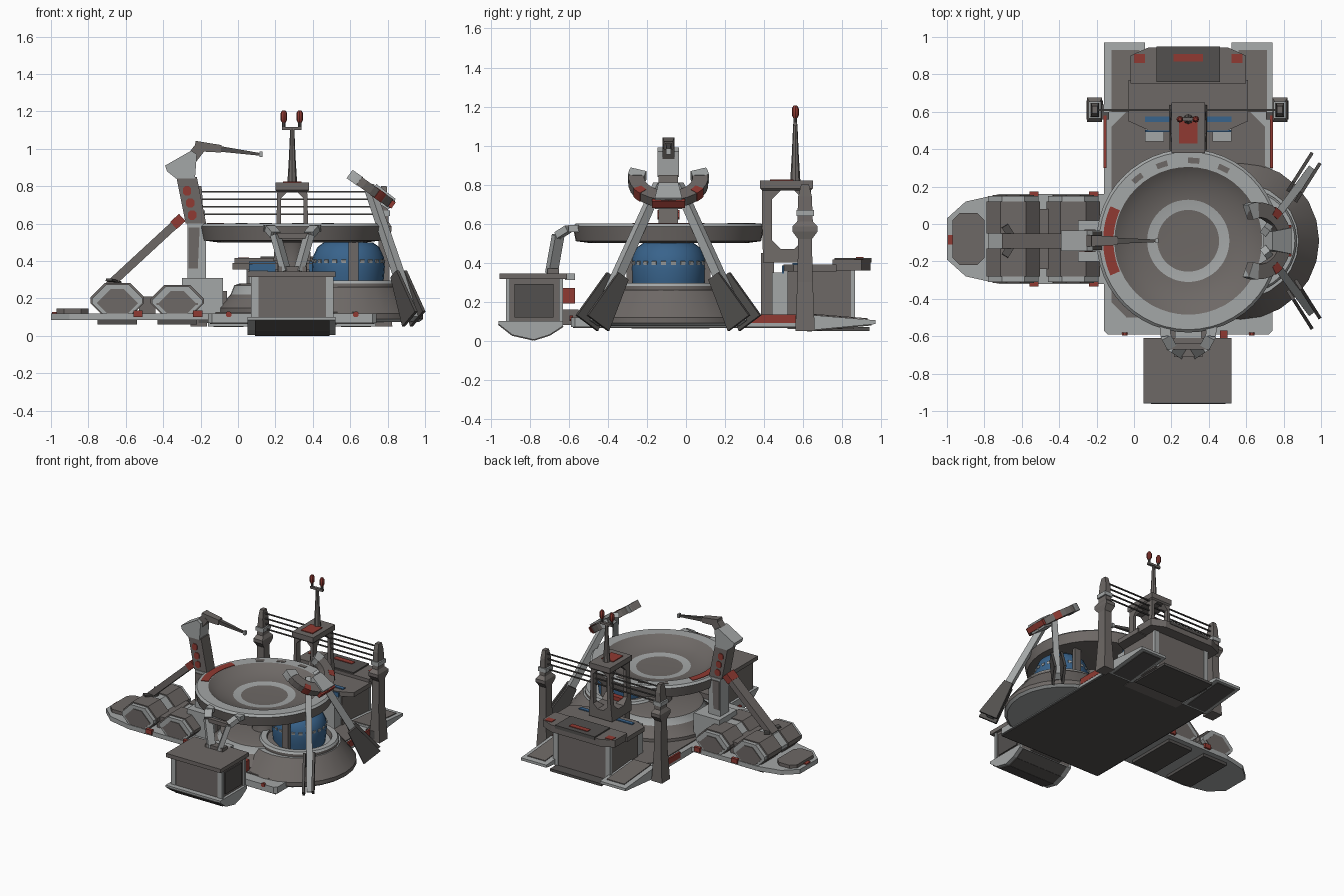
import bpy, bmesh, math
from mathutils import Vector

if "Cube" in bpy.data.objects:
    bpy.data.objects.remove(bpy.data.objects["Cube"])

def mat(name, r, g, b):
    m = bpy.data.materials.new(name)
    m.diffuse_color = (r, g, b, 1)
    m.use_nodes = True
    m.node_tree.nodes["Principled BSDF"].inputs["Base Color"].default_value = m.diffuse_color
    return m

GREY = mat("warm_grey", 0.155, 0.14, 0.132)
LIGHT = mat("light_grey", 0.37, 0.385, 0.385)
DARK = mat("dark_grey", 0.085, 0.08, 0.077)
RED = mat("worn_red", 0.28, 0.042, 0.032)
BLUE = mat("glass_blue", 0.04, 0.125, 0.26)

def make(name, verts, faces, mats, idx=None, smooth=False):
    me = bpy.data.meshes.new(name)
    me.from_pydata([tuple(v) for v in verts], [], faces)
    for m in mats:
        me.materials.append(m)
    if idx:
        for p, i in zip(me.polygons, idx):
            p.material_index = i
    bm = bmesh.new()
    bm.from_mesh(me)
    bmesh.ops.recalc_face_normals(bm, faces=bm.faces)
    bm.to_mesh(me)
    bm.free()
    ob = bpy.data.objects.new(name, me)
    bpy.context.collection.objects.link(ob)
    if smooth:
        bpy.ops.object.select_all(action='DESELECT')
        ob.select_set(True)
        bpy.context.view_layer.objects.active = ob
        bpy.ops.object.shade_smooth_by_angle(angle=math.radians(30))
    return ob

def loft(name, loops, m):
    """Closed solid through equal-sized loops of points."""
    n = len(loops[0])
    faces = [tuple(range(n)), tuple(range((len(loops) - 1) * n, len(loops) * n))]
    for k in range(len(loops) - 1):
        faces += [(k*n + i, k*n + (i+1) % n, (k+1)*n + (i+1) % n, (k+1)*n + i) for i in range(n)]
    return make(name, [v for l in loops for v in l], faces, [m])

def prism(name, pts, axis, a, b, m):
    put = {'x': lambda p, t: (t, p[0], p[1]), 'y': lambda p, t: (p[0], t, p[1]),
           'z': lambda p, t: (p[0], p[1], t)}[axis]
    return loft(name, [[put(p, a) for p in pts], [put(p, b) for p in pts]], m)

def box(name, x0, x1, y0, y1, z0, z1, m):
    return prism(name, [(x0, y0), (x1, y0), (x1, y1), (x0, y1)], 'z', z0, z1, m)

def chamfer(x0, x1, y0, y1, c):
    return [(x0+c, y0), (x1-c, y0), (x1, y0+c), (x1, y1-c), (x1-c, y1), (x0+c, y1), (x0, y1-c), (x0, y0+c)]

def tower(name, cx, cy, levels, m):
    """Rectangular stack: levels are (half x, half y, z)."""
    return loft(name, [[(cx-a, cy-b, z), (cx+a, cy-b, z), (cx+a, cy+b, z), (cx-a, cy+b, z)]
                       for a, b, z in levels], m)

def beam(name, p, q, w0, d0, m, w1=None, d1=None):
    p, q = Vector(p), Vector(q)
    rot = (q - p).to_track_quat('Z', 'Y')
    ends = [(p, w0, d0), (q, w1 or w0, d1 or d0)]
    return loft(name, [[o + rot @ Vector((sx*w/2, sy*d/2, 0)) for sx, sy in
                        ((-1, -1), (1, -1), (1, 1), (-1, 1))] for o, w, d in ends], m)

def lathe(name, cx, cy, prof, mats, n=40):
    """prof rows: radius, z, material index of the band that follows."""
    verts, faces, idx = [], [], []
    for r, z, _ in prof:
        verts += [(cx + r*math.cos(2*math.pi*i/n), cy + r*math.sin(2*math.pi*i/n), z) for i in range(n)]
    for k in range(len(prof) - 1):
        for i in range(n):
            j = (i+1) % n
            faces.append((k*n+i, k*n+j, (k+1)*n+j, (k+1)*n+i))
            idx.append(prof[k][2])
    faces += [tuple(range(n)), tuple(range((len(prof)-1)*n, len(prof)*n))]
    idx += [prof[0][2], prof[-1][2]]
    return make(name, verts, faces, mats, idx, True)

def arc(name, c, u, v, r0, r1, a0, a1, t, m, n=16):
    """Curved bar in the plane of u and v, thickness t along the normal."""
    c, u, v = Vector(c), Vector(u).normalized(), Vector(v).normalized()
    w = u.cross(v) * t / 2
    loops = []
    for k in range(n + 1):
        a = math.radians(a0 + (a1 - a0) * k / n)
        d = u*math.cos(a) + v*math.sin(a)
        loops.append([c+d*r0-w, c+d*r1-w, c+d*r1+w, c+d*r0+w])
    return loft(name, loops, m)

CX, CY, DX = 0.29, -0.09, 0.59   # dish centre, dome centre x

# Ground deck with panels and side markings
prism("deck", chamfer(-0.16, 0.74, -0.59, 0.62, 0.02), 'z', 0.07, 0.12, LIGHT)
prism("deck_panel", chamfer(-0.12, 0.70, -0.5, 0.6, 0.08), 'z', 0.12, 0.127, GREY)
box("deck_underside", -0.15, 0.73, -0.58, 0.61, 0.064, 0.07, DARK)
for x in (-0.162, 0.727):
    box("side_marking", x, x + 0.015, 0.3, 0.58, 0.09, 0.135, RED)
for x in (-0.05, 0.63):
    prism("front_light", chamfer(x-.015, x+.015, .1, .13, .008), 'y', -0.596, -0.58, RED)

# Rear ramps
for s in (-1, 1):
    xa, xb = sorted((CX + s*0.23, CX + s*0.45))
    prism("ramp", [(0.6, 0.05), (0.97, 0.085), (0.97, 0.105), (0.6, 0.135)], 'x', xa, xb, LIGHT)
    prism("ramp_panel", [(0.6, 0.136), (0.93, 0.109), (0.93, 0.115), (0.6, 0.142)], 'x', xa+.04, xb-.03, GREY)
    prism("ramp_underside", [(0.62, 0.046), (0.95, 0.078), (0.95, 0.084), (0.62, 0.053)], 'x', xa+.03, xb-.03, DARK)

# Round plinths
lathe("dish_plinth", CX, CY, [(.40, .11, 0), (.40, .15, 0), (.33, .22, 1), (.31, .27, 0), (.28, .28, 0)], [GREY, LIGHT])
lathe("dome_skirt", 0.57, CY, [(.40, .075, 1), (.42, .09, 0), (.42, .12, 0), (.31, .26, 1), (.28, .26, 1)], [GREY, LIGHT, DARK], 24)
lathe("dome_collar", DX, CY, [(.28, .2, 0), (.28, .28, 1), (.27, .295, 1), (.23, .295, 0), (.22, .26, 0)], [GREY, LIGHT])

# Glazed dome with window band and ribs
lathe("glass_dome", DX, CY, [(.18, .24, 0), (.19, .31, 0), (.195, .37, 0), (.19, .42, 0), (.165, .475, 0), (.13, .5, 0)], [BLUE], 24)
for k in range(24):
    a = 2*math.pi*(k + .5)/24
    d = Vector((math.cos(a), math.sin(a), 0))
    o = Vector((DX, CY, 0)) + d*0.19
    beam("dome_window", o + Vector((0, 0, .39)), o + d*.003 + Vector((0, 0, .407)), .025, .01, LIGHT)
for s in (-1, 1):
    box("dome_rib", DX+.0, DX+.055, CY+s*.2-.015, CY+s*.2+.015, .27, .51, GREY)

# Main landing dish
lathe("landing_dish", CX, CY, [(.40, .50, 0), (.475, .51, 0), (.49, .585, 1), (.475, .60, 1), (.395, .60, 0), (.33, .555, 0),
      (.22, .535, 1), (.165, .53, 0), (.1, .528, 0)], [GREY, LIGHT], 48)
lathe("dish_stem", CX, CY, [(.09, .27, 0), (.06, .4, 0), (.09, .5, 0)], [GREY], 16)
arc("rim_marking", (CX, CY, .60), (-1, 0, 0), (0, -1, 0), .40, .455, -24, 24, .008, RED)
for a in (60, 82, 105, 125):
    arc("rim_patch", (CX, CY, .60), (1, 0, 0), (0, 1, 0), .415, .445, a, a + 8, .006, GREY, 4)

# Front cargo box with curved scoop and dish bracket
box("cargo_box", .07, .50, -.92, -.63, .08, .315, GREY)
box("cargo_lid", .05, .52, -.955, -.61, .315, .345, GREY)
box("cargo_lid_lip", .22, .36, -.62, -.57, .31, .345, LIGHT)
scoop = [(-.96, .10), (-.96, .085), (-.89, .03), (-.78, .005), (-.70, .03), (-.63, .075), (-.63, .10)]
prism("cargo_scoop", scoop, 'x', .05, .52, LIGHT)
for a, b in zip(scoop[1:5], scoop[2:6]):
    beam("scoop_panel", (CX, a[0], a[1]), (CX, b[0], b[1]), .40, .01, DARK)
for s in (-1, 1):
    for y in (-.922, -.65):
        box("cargo_edge", CX+s*.2-.02, CX+s*.2+.02, y, y+.02, .09, .316, LIGHT)
    box("cargo_side_panel", CX+s*.215-.004, CX+s*.215+.004, -.88, -.68, .12, .29, DARK)
    arm = [(CX+s*.13, -.50, .575), (CX+s*.12, -.60, .575), (CX+s*.09, -.655, .54), (CX+s*.035, -.69, .345)]
    for a, b in zip(arm, arm[1:]):
        beam("bracket_arm", a, b, .055, .035, LIGHT)
box("bracket_bar", CX-.1, CX+.1, -.67, -.64, .52, .55, GREY)
box("bracket_foot", CX-.075, CX+.075, -.71, -.65, .34, .37, GREY)
box("connector", .16, .42, -.65, -.55, .08, .16, GREY)
box("connector_light", .46, .50, -.63, -.57, .19, .27, RED)

# Side engine block with two drums
prism("engine_tray", [(-1, -.19), (-.9, -.28), (-.72, -.32), (-.08, -.32), (-.08, .16), (-.72, .16), (-.9, .12), (-1, .03)],
      'z', .085, .12, LIGHT)
prism("tray_nose", chamfer(-.97, -.8, -.22, .06, .04), 'z', .12, .145, GREY)
box("nose_light", -.995, -.965, -.11, -.06, .118, .127, RED)
for x0, x1, h in ((-.78, -.51, .275), (-.46, -.19, .265)):
    def drum(g):
        return chamfer(x0-g, x1+g, .10, h+g, .075)
    box("drum_pad", x0+.03, x1-.03, -.28, .12, .062, .086, DARK)
    prism("drum_housing", drum(0), 'y', -.31, .15, LIGHT)
    for ya, yb in ((-.28, -.13), (-.05, .12)):
        prism("drum_cover", drum(.008), 'y', ya, yb, GREY)
    for y in (-.316, .148):
        prism("drum_end", drum(-.025), 'y', y, y + .008, GREY)
    for y in (-.335, .15):
        box("tray_marking", x1-.05, x1, y, y+.025, .10, .135, RED)
box("drum_link", -.53, -.44, -.24, .08, .12, .21, GREY)
box("mast_base", -.30, -.08, -.2, .02, .12, .31, LIGHT)
box("mast_base_panel", -.28, -.06, -.17, -.01, .14, .24, GREY)
for s in (-1, 1):
    beam("vent_blade", (-.64, CY, .285), (-.69, CY+s*.08, .30), .04, .012, DARK)

# Crane mast, brace and boom
box("mast", -.27, -.17, CY-.055, CY+.055, .27, .60, LIGHT)
prism("mast_upper", [(-.28, .6), (-.17, .6), (-.22, .85), (-.33, .85)], 'y', CY-.05, CY+.05, GREY)
for s in (-1, 1):
    prism("mast_panel", [(-.265, .36), (-.215, .36), (-.205, .58), (-.265, .58)], 'y', CY+s*.057-.004, CY+s*.057+.004, GREY)
    for x, z in ((-.245, .62), (-.255, .685), (-.272, .75)):
        prism("mast_marking", chamfer(x-.022, x+.022, z, z+.05, .012), 'y', CY+s*.052-.004, CY+s*.052+.004, RED)
prism("crane_head", [(-.33, .84), (-.23, .84), (-.22, .97), (-.25, .99), (-.39, .91), (-.38, .88)], 'y', CY-.055, CY+.055, LIGHT)
beam("crane_neck", (-.27, CY, .92), (-.20, CY, 1.01), .06, .06, GREY)
beam("boom_sleeve", (-.23, CY, 1.015), (-.09, CY, 1.0), .06, .055, GREY, .045, .04)
beam("boom", (-.1, CY, 1.0), (.12, CY, .97), .032, .03, DARK, .014, .014)
box("boom_tip", .115, .13, CY-.012, CY+.012, .955, .985, LIGHT)
beam("brace", (-.69, CY, .27), (-.30, CY, .63), .08, .045, GREY)
beam("brace_marking", (-.345, CY, .59), (-.298, CY, .633), .086, .052, RED)

# Emitter crescent on two legs
ec, eu = Vector((.66, CY, .82)), Vector((.81, 0, -.58))
arc("emitter_crescent", ec, eu, (0, 1, 0), .125, .205, -112, 112, .05, GREY)
for a in (-112, 94):
    arc("crescent_tip", ec, eu, (0, 1, 0), .122, .208, a, a + 18, .055, LIGHT, 4)
for a in (-60, 45):
    arc("crescent_marking", ec, eu, (0, 1, 0), .16, .2075, a, a + 15, .054, RED, 4)
beam("emitter_core", ec + eu*.07, ec + eu*.2, .1, .08, LIGHT, .14, .07)
beam("emitter_tip", ec + eu*.19, ec + eu*.212, .17, .04, RED)
for s in (-1, 1):
    top, foot = Vector((.70, CY+s*.05, .80)), Vector((.94, CY+s*.37, .09))
    beam("emitter_leg", top, foot, .04, .045, LIGHT, .045, .055)
    for t in (-.028, .028):
        o = Vector((-s*t*.75, t, 0))
        beam("leg_foot", top.lerp(foot, .66) + o, foot + Vector((.0, s*.02, 0)) + o, .018, .07, DARK, .018, .15)

# Rear building
box("hall_body", .05, .53, .52, .86, .06, .36, GREY)
box("hall_underside", .07, .51, .62, .94, .05, .07, DARK)
prism("hall_roof", [(.08, .5), (.5, .5), (.61, .55), (.61, .77), (-.03, .77), (-.03, .55)], 'z', .355, .39, GREY)
prism("hall_lid", [(-.02, .75), (.60, .75), (.60, .90), (.50, .945), (.08, .945), (-.02, .90)], 'z', .36, .415, GREY)
box("lid_ridge", .12, .46, .76, .95, .40, .425, DARK)
box("lid_marking", .21, .37, .87, .91, .424, .43, RED)
for s in (-1, 1):
    box("corner_marking", CX+s*.26-.03, CX+s*.26+.03, .86, .91, .412, .419, RED)
    box("hall_edge", CX+s*.225-.02, CX+s*.225+.02, .845, .866, .07, .36, LIGHT)
    box("roof_glass", CX+s*.16-.07, CX+s*.16+.07, .545, .575, .38, .397, BLUE)
    box("front_glass", CX+s*.16-.07, CX+s*.16+.07, .493, .502, .345, .385, BLUE)
    box("hall_buttress", CX+s*.18-.05, CX+s*.18+.05, .44, .53, .12, .35, LIGHT)

# Open arched tower
tw = tower("arch_tower", CX, .515, [(.10, .12, .40), (.085, .125, .6), (.08, .125, .77), (.09, .135, .78), (.09, .135, .82)], GREY)
hole_y = prism("cutter_y", chamfer(CX-.06, CX+.06, .47, .77, .035), 'y', .2, .9, GREY)
hole_x = prism("cutter_x", chamfer(.44, .60, .47, .77, .045), 'x', 0, .6, GREY)
for c in (hole_x, hole_y):
    md = tw.modifiers.new("opening", 'BOOLEAN')
    md.object, md.operation, md.solver = c, 'DIFFERENCE', 'EXACT'
    bpy.context.view_layer.objects.active = tw
    bpy.ops.object.modifier_apply(modifier=md.name)
    bpy.data.objects.remove(c)
box("tower_leg", .21, .37, .385, .45, .1, .45, GREY)
box("tower_light", .20, .38, .41, .45, .47, .5, RED)
box("tower_top_marking", .24, .34, .43, .55, .818, .826, RED)

# Antenna with twin beacons
lathe("antenna_pole", CX, .56, [(.026, .82, 0), (.018, .95, 0), (.011, 1.11, 0)], [GREY], 8)
box("antenna_bar", .235, .34, .55, .57, 1.10, 1.117, GREY)
for x in (.245, .33):
    lathe("beacon_stem", x, .56, [(.009, 1.11, 0), (.009, 1.15, 0)], [DARK], 8)
    lathe("beacon", x, .56, [(.01, 1.14, 0), (.018, 1.155, 0), (.018, 1.19, 0), (.009, 1.205, 0)], [RED], 8)

# Fence posts with cables
for x in (-.21, .78):
    tower("fence_post", x, .61, [(.045, .05, .05), (.03, .04, .3), (.03, .035, .52), (.04, .065, .56), (.04, .065, .585),
          (.025, .04, .61), (.02, .035, .74), (.015, .02, .80)], GREY)
    tower("post_collar", x, .61, [(.034, .045, .64), (.034, .045, .67)], LIGHT)
    beam("post_tie", (x, .6, .1), (CX + (x-CX)*.85, .6, .1), .08, .06, DARK)
for z in (.65, .69, .73, .77):
    box("cable", -.21, .78, .605, .615, z-.004, z+.004, DARK)
